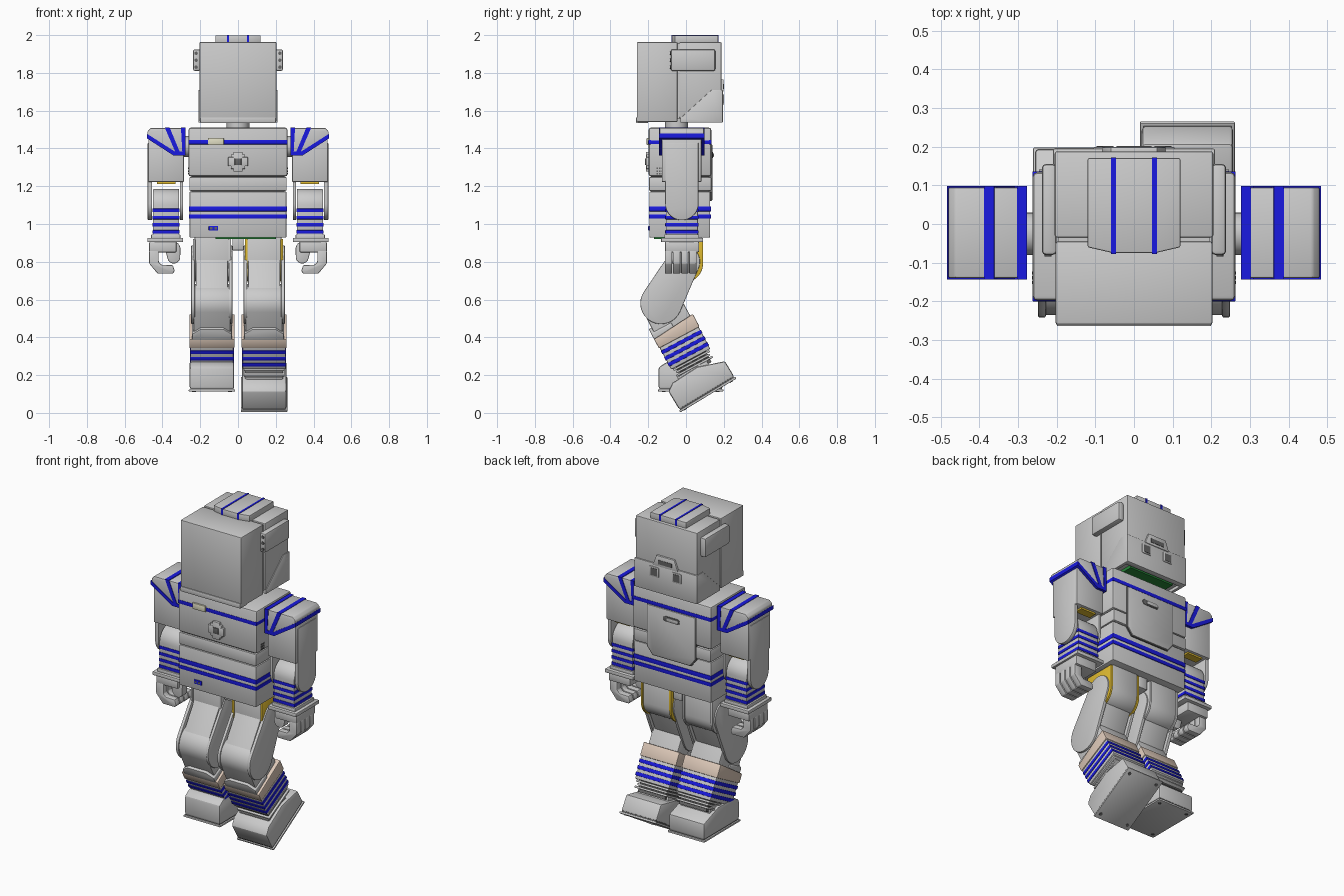
import bpy, bmesh
from math import pi, sin, cos, atan2, acos, hypot, radians
from mathutils import Matrix, Vector

if "Cube" in bpy.data.objects:
    bpy.data.objects.remove(bpy.data.objects["Cube"])


def material(name, rgb):
    m = bpy.data.materials.new(name)
    m.diffuse_color = (*rgb, 1)
    m.use_nodes = True
    m.node_tree.nodes["Principled BSDF"].inputs["Base Color"].default_value = m.diffuse_color
    return m


BLUE = material("blue", (0.01, 0.01, 0.75))
GOLD = material("gold", (0.75, 0.5, 0.03))
TAN = material("tan", (0.72, 0.58, 0.48))
CREAM = material("cream", (0.75, 0.73, 0.55))
GREEN = material("green", (0.02, 0.25, 0.04))
DARK = material("dark_grey", (0.13, 0.13, 0.13))


def extrude(name, axis, pts, a, b, bevel=0.006, mat=None, s=1, m=None):
    """Extrude a closed 2D profile along an axis; s=-1 mirrors in x, m places it."""
    put = {"x": lambda p, t: (s * t, p[0], p[1]),
           "y": lambda p, t: (s * p[0], t, p[1]),
           "z": lambda p, t: (s * p[0], p[1], t)}[axis]
    bm = bmesh.new()
    lo = [bm.verts.new(put(p, a)) for p in pts]
    hi = [bm.verts.new(put(p, b)) for p in pts]
    bm.faces.new(lo)
    bm.faces.new(hi)
    for i in range(len(pts)):
        j = (i + 1) % len(pts)
        bm.faces.new((lo[i], lo[j], hi[j], hi[i]))
    bmesh.ops.recalc_face_normals(bm, faces=bm.faces)
    if bevel:
        edges = [e for e in bm.edges if e.calc_face_angle(0) > 0.6]
        bmesh.ops.bevel(bm, geom=edges, offset=bevel, segments=2, profile=0.5,
                        affect='EDGES', clamp_overlap=True)
    if m:
        bm.transform(m)
    me = bpy.data.meshes.new(name)
    bm.to_mesh(me)
    bm.free()
    ob = bpy.data.objects.new(name, me)
    bpy.context.collection.objects.link(ob)
    if mat:
        me.materials.append(mat)
    return ob


def box(name, x, y, z, bevel=0.006, mat=None, s=1, m=None):
    pts = [(x[0], y[0]), (x[1], y[0]), (x[1], y[1]), (x[0], y[1])]
    return extrude(name, "z", pts, z[0], z[1], bevel, mat, s, m)


def circle(c, r, n=24):
    return [(c[0] + r * cos(2 * pi * i / n), c[1] + r * sin(2 * pi * i / n)) for i in range(n)]


def capsule(c0, r0, c1, r1, n=16):
    """Outline around two circles joined by their tangents."""
    dx, dy = c1[0] - c0[0], c1[1] - c0[1]
    a, o = atan2(dy, dx), acos((r0 - r1) / hypot(dx, dy))
    arc = lambda c, r, t0, t1: [(c[0] + r * cos(t0 + (t1 - t0) * i / n),
                                 c[1] + r * sin(t0 + (t1 - t0) * i / n)) for i in range(n + 1)]
    return arc(c0, r0, a + o, a + 2 * pi - o) + arc(c1, r1, a - o, a + o)


def u_shape(cy, cz, r, top, n=20):
    """Flat top, half-round bottom."""
    return [(cy + r, top), (cy - r, top)] + [
        (cy + r * cos(pi + pi * i / n), cz + r * sin(pi + pi * i / n)) for i in range(n + 1)]


# head shells, top hatch and chin
box("head_front_shell", (-.203, .203), (-.26, -.045), (1.54, 1.963))
box("head_core", (-.196, .196), (-.06, .17), (1.555, 1.955), 0)
box("head_back_shell", (-.205, .205), (-.035, .188), (1.56, 1.963))
box("chin_lip", (-.2, .2), (-.264, -.2), (1.535, 1.565), .003)
box("head_circuit_board", (-.15, .15), (.0, .15), (1.537, 1.56), 0, GREEN)
extrude("head_top_hatch", "z", [(-.12, .17), (.12, .17), (.12, -.06), (.055, -.075), (-.055, -.075), (-.12, -.06)],
        1.955, 1.998, .004)
for s in (1, -1):
    box("hatch_stripe", (.047, .059), (-.077, .172), (1.957, 2.0), 0, BLUE, s)
    extrude("ear_pod", "x", [(-.08, 1.81), (.155, 1.81), (.155, 1.925), (-.08, 1.925)], .2, .238, .01, None, s)
    for z in (1.83, 1.867, 1.904):
        extrude("ear_light", "y", circle((.222, z), .009, 12), -.084, -.07, 0, DARK, s)
    # back jaw wraps the lower corner of the head
    extrude("jaw_side_panel", "x", [(-.03, 1.537), (-.03, 1.56), (.135, 1.71), (.192, 1.71), (.192, 1.537)],
            .19, .209, .003, None, s)
    box("jaw_window_frame", (.045, .105), (.185, .199), (1.63, 1.69), .003, None, s)
    box("jaw_window", (.053, .097), (.19, .201), (1.638, 1.682), 0, DARK, s)
box("jaw_back_panel", (-.209, .209), (.16, .195), (1.537, 1.71), .004)
extrude("jaw_tab", "y", [(-.085, 1.7), (-.06, 1.765), (.06, 1.765), (.085, 1.7)], .17, .199, .004)
box("jaw_tab_slot", (-.045, .045), (.19, .201), (1.715, 1.74), 0, DARK)
extrude("neck", "z", circle((0, -.05), .06, 32), 1.49, 1.56, 0)

# torso sections with seam gaps over an inner core
box("torso_core", (-.245, .245), (-.185, .12), (.94, 1.5), 0, DARK)
box("torso_chest", (-.262, .262), (-.198, .134), (1.252, 1.51), .012)
box("torso_waist", (-.257, .257), (-.196, .134), (1.176, 1.248), .005)
box("torso_belt", (-.257, .257), (-.194, .128), (.928, 1.172), .006)
for z, h in ((1.433, .011), (1.08, .013), (1.04, .011)):
    t = .002 if z < 1.2 else .005
    box("torso_stripe", (-.2575 - t, .2575 + t), (-.195 - t, .13 + t + (.001 if z > 1.2 else 0)),
        (z - h, z + h), .002, BLUE)
box("name_plate_blank", (-.16, -.075), (-.208, -.19), (1.418, 1.455), .003, CREAM)
box("belt_port", (-.155, -.105), (-.2, -.19), (.965, .99), .003, BLUE)
for x in (-.142, -.118):
    box("port_hole", (x - .006, x + .006), (-.202, -.19), (.972, .983), 0, DARK)
# chest medallion, a plain cross-shaped cap
box("medallion_wide", (-.052, .052), (-.212, -.19), (1.306, 1.354), .003)
box("medallion_tall", (-.024, .024), (-.212, -.19), (1.278, 1.382), .003)
box("medallion_block", (-.038, .038), (-.21, -.19), (1.292, 1.368), .003)
box("medallion_centre", (-.018, .018), (-.217, -.2), (1.312, 1.348), .003, DARK)
# back hatch with latch
hatch = [(-.16, 1.42), (-.16, 1.17), (-.125, 1.125), (.125, 1.125), (.16, 1.17), (.16, 1.42)]
extrude("back_hatch_seam", "y", [(x * 1.03, 1.42 + (z - 1.42) * 1.015) for x, z in hatch], .1, .1355, 0, DARK)
extrude("back_hatch", "y", hatch, .11, .14, .004)
extrude("hatch_latch", "y", capsule((-.04, 1.365), .016, (.04, 1.3651), .0161), .12, .143, .002, DARK)
extrude("hatch_latch_bar", "y", capsule((-.04, 1.365), .009, (.02, 1.3651), .0091), .13, .147, .001)
box("pelvis_board", (-.12, .2), (-.17, .05), (.921, .94), 0, GREEN)
box("pelvis_bar", (-.03, .03), (-.09, .08), (.86, .935), .006)


def arm(s):
    extrude("shoulder_joint", "x", circle((-.025, 1.41), .055), .25, .3, 0, None, s)
    for dy in (-1, 0, 1):
        for dz in (-1, 0, 1):
            box("side_vent_slot", (.25, .264), (-.143 + dy * .012, -.135 + dy * .012),
                (1.276 + dz * .014, 1.284 + dz * .014), 0, DARK, s)
    # shoulder cap with trim band and fanned stripes
    extrude("shoulder_cap", "y", [(.28, 1.367), (.34, 1.367), (.48, 1.458), (.48, 1.49), (.462, 1.508), (.28, 1.508)],
            -.14, .095, .006, None, s)
    extrude("shoulder_trim", "y", [(.278, 1.363), (.342, 1.363), (.483, 1.454), (.483, 1.478), (.335, 1.384), (.278, 1.384)],
            -.143, .098, 0, BLUE, s)
    extrude("shoulder_stripe_inner", "y", [(.277, 1.365), (.294, 1.365), (.302, 1.511), (.277, 1.511)],
            -.143, .098, 0, BLUE, s)
    extrude("shoulder_stripe_outer", "y", [(.302, 1.366), (.325, 1.366), (.388, 1.511), (.362, 1.511)],
            -.143, .098, 0, BLUE, s)
    # upper arm and elbow hinge plates
    box("upper_arm", (.286, .475), (-.128, .082), (1.222, 1.45), .006, None, s)
    for x in ((.29, .307), (.455, .478)):
        extrude("elbow_plate", "x", u_shape(-.022, 1.108, .088, 1.43), *x, .004, None, s)
    box("elbow_contacts", (.33, .43), (.015, .065), (1.212, 1.23), 0, GOLD, s)
    # forearm, round at the elbow, with stripes and cuff
    fore = [(y, 2.06 - z) for y, z in u_shape(-.022, .96, .085, 1.13)]
    extrude("forearm", "x", fore, .312, .45, .004, None, s)
    for z in (1.072, 1.034, .996, .958):
        box("forearm_stripe", (.309, .453), (-.11, .066), (z - .009, z + .009), .002, BLUE, s)
    box("cuff_neck", (.305, .46), (-.115, .07), (.92, .945), .004, None, s)
    box("cuff", (.29, .48), (-.132, .09), (.904, .926), .004, None, s)
    # hand with four curled fingers and a thumb
    box("palm", (.325, .47), (-.112, .07), (.85, .908), .008, None, s)
    finger = [(.47, .86), (.47, .79), (.425, .737), (.345, .737), (.335, .752), (.345, .782), (.405, .784), (.42, .8), (.42, .86)]
    for i in range(4):
        y = -.112 + .043 * i
        extrude("finger", "y", finger, y, y + .039, .005, None, s)
    extrude("thumb", "y", capsule((.345, .868), .04, (.34, .825), .034), -.095, -.045, .005, None, s)


KNEE = (-.132, .58)


def leg(s, foot_matrix):
    lx = .138  # centre of the leg
    wide = lambda h: (lx - h, lx + h)
    # hip block; only the right one has gold rims
    extrude("hip_drum", "x", u_shape(-.01, .79, .093, .935), *wide(.092), .004, None, s)
    for x in ((lx - .101, lx - .088), (lx + .088, lx + .101)):
        extrude("hip_rim", "x", u_shape(-.01, .79, .1, .92), *x, .002, GOLD if s > 0 else None, s)
    # thigh drum between two hinge plates
    extrude("thigh", "x", capsule((-.015, .8), .08, KNEE, .098), *wide(.085), .006, None, s)
    for x in ((lx - .108, lx - .09), (lx + .09, lx + .11)):
        extrude("thigh_plate", "x", capsule((-.012, .8), .086, KNEE, .11), *x, .004, None, s)
    # shin in its own frame, origin at the knee, leaning back
    m = Matrix.Translation((0, *KNEE)) @ Matrix.Rotation(radians(28), 4, 'X')
    extrude("knee_link", "x", capsule((0, 0), .104, (0, -.13), .106), *wide(.098), .006, None, s, m)
    extrude("shin_guard", "y", [(lx - .105, -.16), (lx - .105, -.12), (lx - .06, -.09), (lx + .06, -.09),
                                (lx + .105, -.12), (lx + .105, -.16)], -.122, .0, .004, None, s, m)
    extrude("shin_collar", "x", [(-.122, -.205), (-.122, -.15), (.122, -.128), (.122, -.205)], *wide(.12), .005, TAN, s, m)
    box("shin", wide(.114), (-.117, .117), (-.335, -.15), .006, None, s, m)
    for d in (.232, .269, .306):
        box("shin_stripe", wide(.117), (-.12, .12), (-d - .01, -d + .01), .002, BLUE, s, m)
    for d, w in ((.343, .108), (.36, .1), (.377, .108)):
        box("ankle_ring", wide(w), (-w, w), (-d - .006, -d + .006), .003, None, s, m)
    box("ankle_core", wide(.09), (-.09, .09), (-.4, -.3), 0, DARK, s, m)
    # foot and sole
    f = foot_matrix
    extrude("foot", "x", [(.003, .016), (.342, .016), (.342, .11), (.2, .16), (.045, .155), (.003, .128)],
            *wide(.118), .01, None, s, f)
    box("foot_step", wide(.1), (.08, .26), (.12, .168), .006, None, s, f)
    box("sole_seam", wide(.114), (.007, .338), (.008, .02), 0, DARK, s, f)
    box("sole", wide(.123), (0, .346), (.0, .012), .004, None, s, f)
    for x in (-.095, .095):
        for y in (.03, .315):
            extrude("sole_screw", "z", circle((lx + x, y), .01, 12), -.002, .005, 0, DARK, s, f)


for side in (1, -1):
    arm(side)
leg(1, Matrix.Translation((0, -.03, .003)) @ Matrix.Rotation(radians(31), 4, 'X'))
leg(-1, Matrix.Translation((0, -.148, .113)))

# smooth rounded surfaces, keep hard edges
for ob in bpy.context.collection.objects:
    ob.select_set(True)
    bpy.context.view_layer.objects.active = ob
bpy.ops.object.shade_smooth_by_angle(angle=radians(30))
